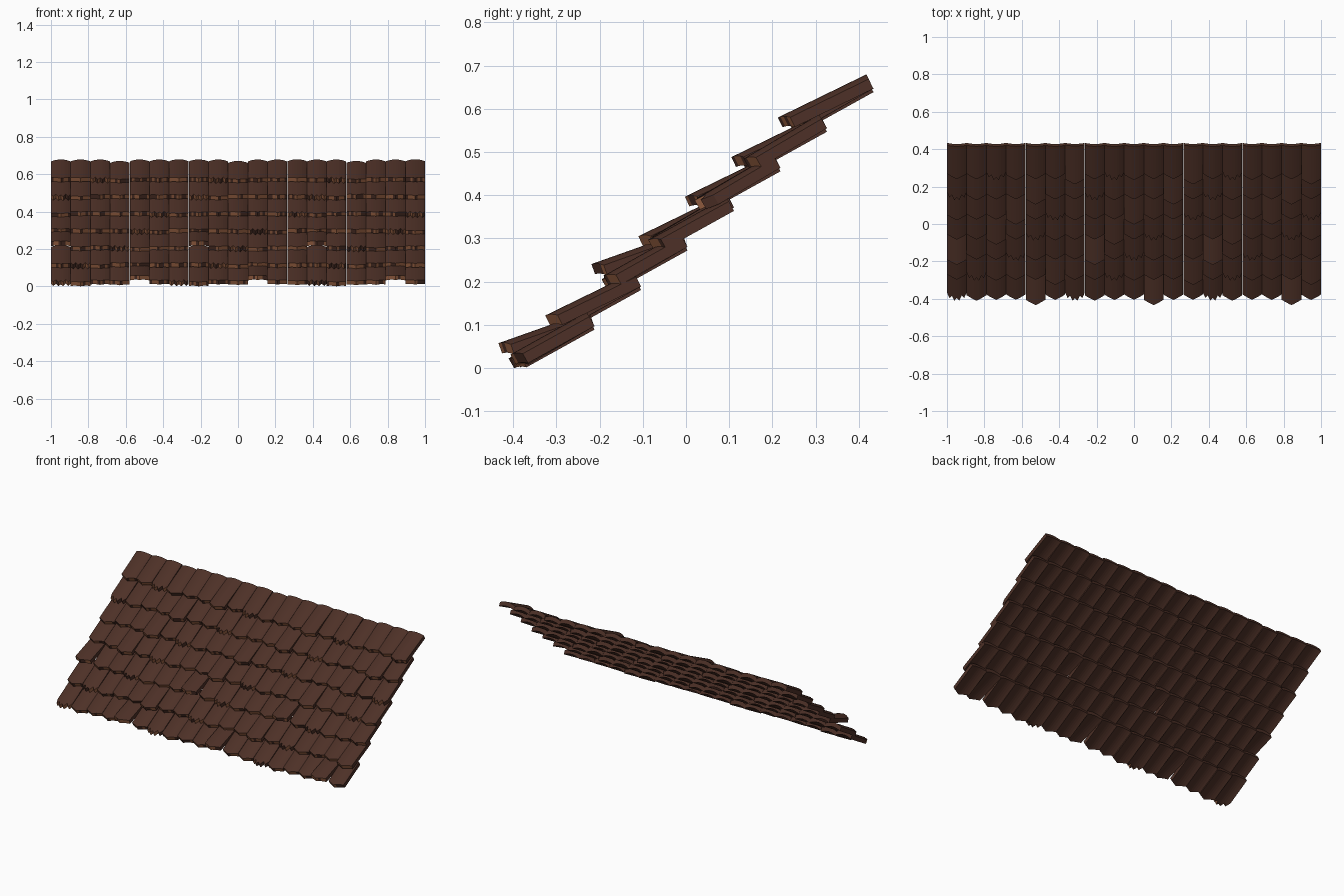
import bpy, math, random
from mathutils import Vector

if "Cube" in bpy.data.objects:
    bpy.data.objects.remove(bpy.data.objects["Cube"])

random.seed(7)
ROWS, COLS = 7, 19
W = 2.0 / COLS                       # tile width
STEP_Y, STEP_Z = 0.1075, 0.0915      # offset from one course to the next
BACK_Y, BACK_Z = -0.215, 0.094       # underside of the first course's back edge
THICK = 0.025
ARCH = 0.012
N = 8                                # strips across one tile


def material(name, rgb):
    m = bpy.data.materials.new(name)
    m.diffuse_color = (*rgb, 1)
    m.use_nodes = True
    m.node_tree.nodes["Principled BSDF"].inputs["Base Color"].default_value = m.diffuse_color
    return m


dark = material("dark brown wood", (0.075, 0.030, 0.020))
cut = material("fresh cut wood", (0.33, 0.125, 0.058))


def tile_kind(r, c):
    """Repeating wear pattern: (pitch in degrees, length, split end, sink)."""
    k = int(((c + r * 5) % COLS) * 3 / COLS * 19 / 3 + 0.001) % COLS
    if k in (4, 10, 17):             # lifted, longer tile
        return (19.5, 0.196, False, 0) if r in (0, 2) else (26, 0.202, False, 0)
    if k in (0, 6, 13):              # split tile
        return 30.5, 0.178, True, 0
    if k in (1, 7, 14):              # sunken tile
        return 29, 0.18, False, 0.008
    return 30.5 - random.random() * 1.5, 0.176, False, 0


def course(r):
    verts, faces, mats = [], [], []
    for c in range(COLS):
        pitch, length, split, sink = tile_kind(r, c)
        a = math.radians(pitch)
        along = Vector((0, -math.cos(a), -math.sin(a)))
        up = Vector((0, -math.sin(a), math.cos(a)))
        x0 = -1 + (c + 0.5) * W
        origin = Vector((0, BACK_Y + r * STEP_Y, BACK_Z + r * STEP_Z - sink))
        base = len(verts)
        # each station: back-bottom, back-top, front-top, front-bottom
        for i in range(N + 1):
            u = 2 * i / N - 1
            bulge = ARCH * (1 - abs(u) ** 2)
            tip = length + 0.026 * (1 - abs(u))
            if split:
                tip += (0.012 if i % 2 else -0.012)
            p = origin + Vector((x0 + u * W * 0.497, 0, 0))
            lo, hi = up * (bulge - 0.004), up * (bulge + THICK - 0.004)
            verts += [p + lo, p + hi, p + along * tip + hi, p + along * tip + lo]
        for i in range(N):
            q, s = base + 4 * i, base + 4 * i + 4
            for j in range(4):       # bottom, back, top and front strips
                k = (j + 1) % 4
                faces.append((q + j, s + j, s + k, q + k))
                mats.append(1 if j == 2 and random.random() < 0.6 else 0)
        e = base + 4 * N
        faces += [(base, base + 1, base + 2, base + 3), (e + 3, e + 2, e + 1, e)]
        mats += [0, 0]
    me = bpy.data.meshes.new("tile_course_%d" % (r + 1))
    me.from_pydata(verts, [], faces)
    me.materials.append(dark)
    me.materials.append(cut)
    me.polygons.foreach_set("material_index", mats)
    ob = bpy.data.objects.new(me.name, me)
    bpy.context.collection.objects.link(ob)
    # consistent outward normals
    import bmesh
    bm = bmesh.new()
    bm.from_mesh(me)
    bmesh.ops.recalc_face_normals(bm, faces=bm.faces)
    bm.to_mesh(me)
    bm.free()
    return ob


# Overlapping courses climbing the roof slope
courses = [course(r) for r in range(ROWS)]

# Stand on the ground and centre front to back
pts = [v.co for o in courses for v in o.data.vertices]
dz = min(p.z for p in pts)
dy = (min(p.y for p in pts) + max(p.y for p in pts)) / 2
for o in courses:
    for v in o.data.vertices:
        v.co.z -= dz
        v.co.y -= dy
